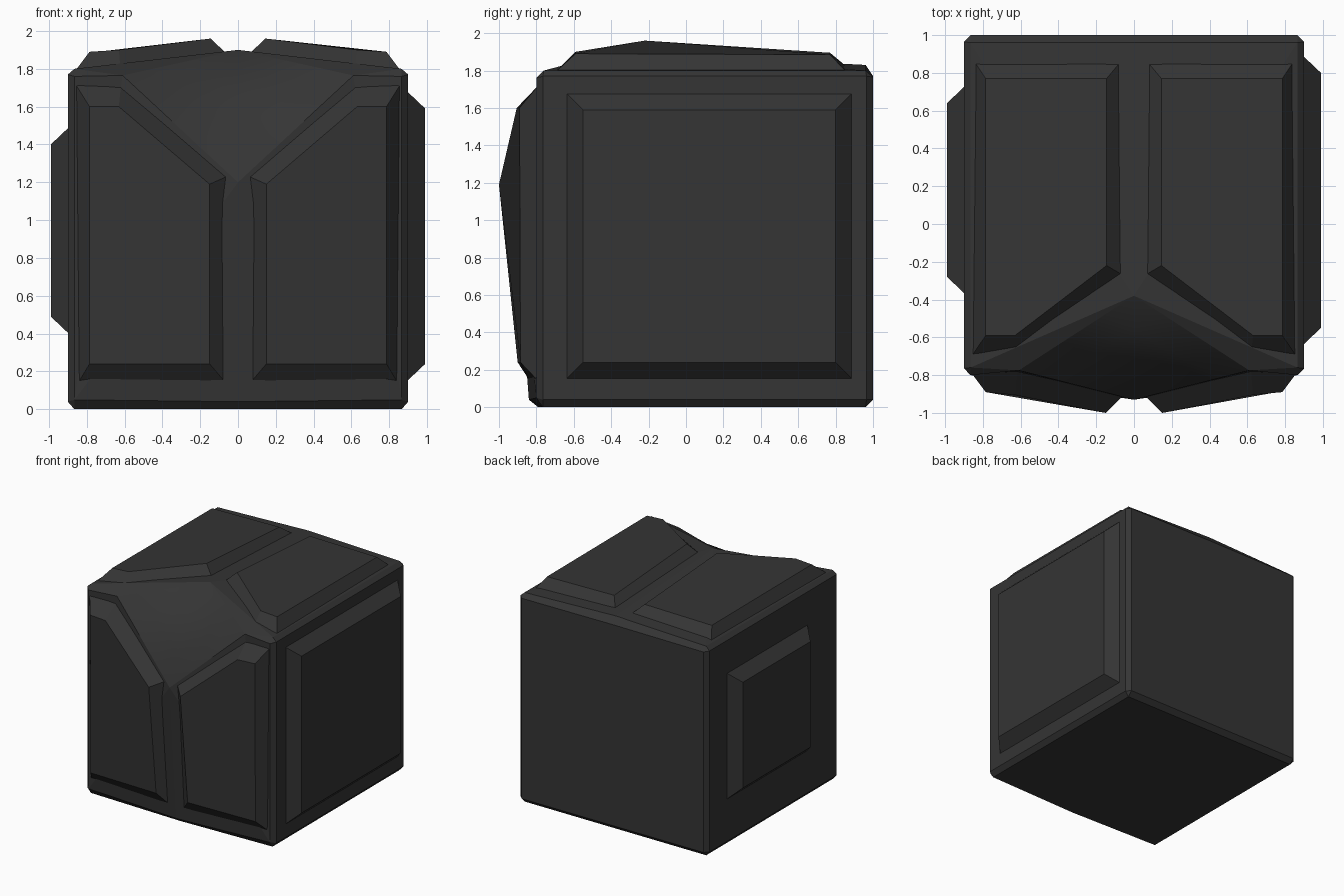
import bpy, bmesh
from mathutils import Vector

if "Cube" in bpy.data.objects:
    bpy.data.objects.remove(bpy.data.objects["Cube"])

mat = bpy.data.materials.new("dark_grey")
mat.diffuse_color = (0.035, 0.035, 0.035, 1)
mat.use_nodes = True
mat.node_tree.nodes["Principled BSDF"].inputs["Base Color"].default_value = mat.diffuse_color


def make(name, verts, faces, smooth=False, solid=True):
    bm = bmesh.new()
    vs = [bm.verts.new(v) for v in verts]
    for f in faces:
        bm.faces.new([vs[i] for i in f])
    bmesh.ops.remove_doubles(bm, verts=bm.verts, dist=0.0005)
    if solid:
        bmesh.ops.recalc_face_normals(bm, faces=bm.faces)
    for f in bm.faces:
        f.smooth = smooth
    me = bpy.data.meshes.new(name)
    bm.to_mesh(me)
    bm.free()
    me.materials.append(mat)
    ob = bpy.data.objects.new(name, me)
    bpy.context.collection.objects.link(ob)
    return ob


def grid_patch(e, r, f, l, n):
    """Bilinear patch between four corners."""
    verts = [e.lerp(r, i / n).lerp(l.lerp(f, i / n), j / n)
             for j in range(n + 1) for i in range(n + 1)]
    w = n + 1
    faces = [(j * w + i, j * w + i + 1, (j + 1) * w + i + 1, (j + 1) * w + i)
             for j in range(n) for i in range(n)]
    return verts, faces


# Body: chamfered block, named points of the right half
P = dict(
    A=(0, -.84, .04), B=(.865, -.80, .05), C=(.865, -.80, 1.76),
    D=(.61, -.775, 1.765), E=(0, -.93, 1.2), F=(0, -.38, 1.9),
    G=(.865, -.76, 1.8), H=(.865, .96, 1.8), I=(0, .96, 1.83),
    J=(.9, -.765, .04), K=(.9, -.765, 1.77), L=(.9, .965, 1.77), M=(.9, .965, .04),
    N=(.865, 1, .04), O=(.865, 1, 1.765), Q=(0, 1, 1.77), R=(0, 1, .04),
    S=(.865, -.765, 0), T=(0, -.79, 0), U=(.865, .96, 0), V=(0, .96, 0))
polys = ("ABE BDE BCD FDG FGH FHI JMLK BJKC CKG CGD GKLH LMNO HLO HOQI "
         "NRQO ABST BSJ SUMJ UNM UVRN SUVT").split()
keys = list(P)
verts, faces = [], []
for s in (1, -1):
    base = len(verts)
    verts += [(s * x, y, z) for x, y, z in P.values()]
    faces += [[base + keys.index(c) for c in p][::s] for p in polys]

# Front corner facet closes the body
D = Vector(P["D"])
pv, pf = grid_patch(Vector(P["E"]), D, Vector(P["F"]),
                    Vector((-D.x, D.y, D.z)), 4)
make("body", verts, faces)
make("corner_facet", pv, pf, smooth=True, solid=False)


# Raised panels: outer loop on the body, inner loop raised
def panel(name, outer, inner, side=1):
    n = len(outer)
    vs = [(side * x, y, z) for x, y, z in outer + inner]
    fs = [(i, (i + 1) % n, n + (i + 1) % n, n + i) for i in range(n)]
    make(name, vs, fs + [list(range(n))[::-1], list(range(n, 2 * n))])


front_out = [(.065, -.835, .14), (.845, -.79, .14), (.86, -.79, 1.72),
             (.62, -.78, 1.70), (.06, -.91, 1.23)]
front_in = [(.15, -.90, .24), (.785, -.885, .24), (.785, -.89, 1.6),
            (.63, -.905, 1.6), (.15, -1.0, 1.19)]
top_out = [(.07, .86, 1.82), (.845, .86, 1.79), (.86, -.70, 1.79),
           (.62, -.69, 1.78), (.06, -.27, 1.88)]
top_in = [(.145, .77, 1.895), (.785, .77, 1.885), (.785, -.59, 1.89),
          (.63, -.59, 1.90), (.145, -.22, 1.96)]
for side, tag in ((1, "right"), (-1, "left")):
    panel("front_panel_" + tag, front_out, front_in, side)
    panel("top_panel_" + tag, top_out, top_in, side)


# Square side panels, large on the right and small on the left
def side_panel(name, side, y0, y1, z0, z1, b):
    def loop(x, d):
        return [(x, y0 + d, z0 + d), (x, y1 - d, z0 + d),
                (x, y1 - d, z1 - d), (x, y0 + d, z1 - d)]
    panel(name, loop(.895, 0), loop(.99, b), side)


side_panel("side_panel_right", 1, -.64, .89, .15, 1.68, .09)
side_panel("side_panel_left", -1, -.37, .73, .40, 1.49, .09)
